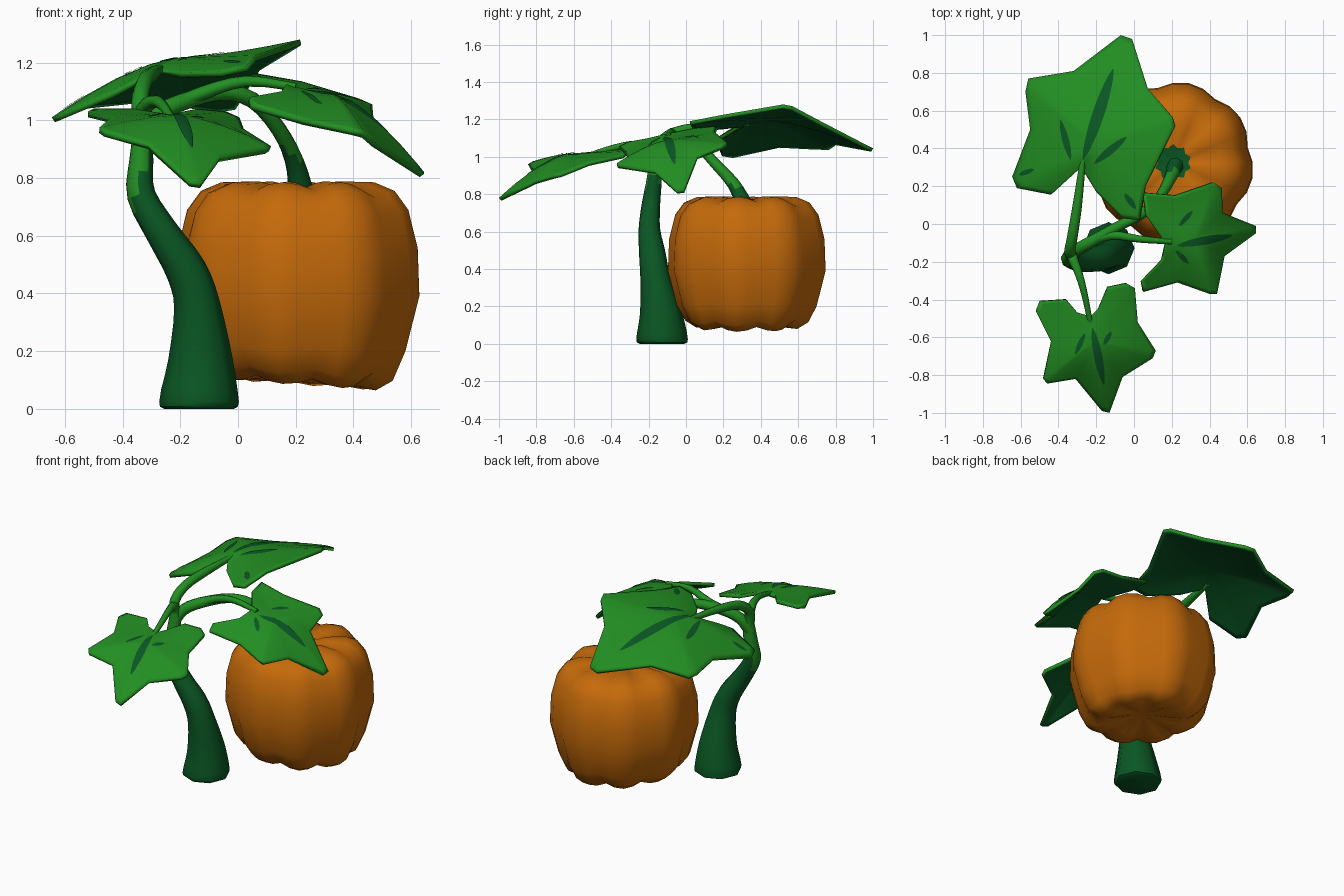
import bpy, bmesh, math
from mathutils import Vector
from mathutils.bvhtree import BVHTree

if "Cube" in bpy.data.objects:
    bpy.data.objects.remove(bpy.data.objects["Cube"])


def material(name, rgb):
    m = bpy.data.materials.new(name)
    m.diffuse_color = (*rgb, 1)
    m.use_nodes = True
    m.node_tree.nodes["Principled BSDF"].inputs["Base Color"].default_value = m.diffuse_color
    return m


LIGHT = material("leaf green", (0.016, 0.27, 0.016))
DARK = material("deep green", (0.003, 0.095, 0.017))
ORANGE = material("pumpkin orange", (0.56, 0.145, 0.003))


def finish(name, bm, mats, angle=40):
    me = bpy.data.meshes.new(name)
    bm.to_mesh(me)
    bm.free()
    for m in mats:
        me.materials.append(m)
    me.shade_smooth()
    me.set_sharp_from_angle(angle=math.radians(angle))
    ob = bpy.data.objects.new(name, me)
    bpy.context.collection.objects.link(ob)
    return ob


def bridge(bm, a, b):
    n = len(a)
    for i in range(n):
        bm.faces.new((a[i], a[(i + 1) % n], b[(i + 1) % n], b[i]))


def smooth_path(pts, steps):
    """Catmull-Rom through (x, y, z, radius) points."""
    p = [Vector(q) for q in pts]
    p = [p[0] * 2 - p[1]] + p + [p[-1] * 2 - p[-2]]
    out = []
    for i in range(1, len(p) - 2):
        a, b, c, d = p[i - 1:i + 3]
        for s in range(steps):
            t = s / steps
            out.append(0.5 * (2 * b + (c - a) * t + (2 * a - 5 * b + 4 * c - d) * t * t
                              + (3 * b - a - 3 * c + d) * t ** 3))
    return out + [p[-2]]


def tube(name, pts, sides=8, steps=3, dark=lambda c, n: False):
    bm = bmesh.new()
    path = smooth_path(pts, steps)
    pos = [q.to_3d() for q in path]
    rings, prev = [], None
    for i, q in enumerate(path):
        d = (pos[min(i + 1, len(pos) - 1)] - pos[max(i - 1, 0)]).normalized()
        if q.z < 0.06:
            d = Vector((0, 0, 1))        # keep the foot level
        if prev is None:
            u = d.orthogonal().normalized()
        else:
            u = prev.rotation_difference(d) @ u
        prev, v = d, d.cross(u)
        rings.append([bm.verts.new(pos[i] + q[3] * (u * math.cos(k * math.tau / sides)
                     + v * math.sin(k * math.tau / sides))) for k in range(sides)])
    for a, b in zip(rings, rings[1:]):
        bridge(bm, a, b)
    bm.faces.new(rings[0][::-1])
    bm.faces.new(rings[-1])
    bmesh.ops.recalc_face_normals(bm, faces=bm.faces)
    for f in bm.faces:
        f.material_index = int(dark(f.calc_center_median(), f.normal))
    return finish(name, bm, (LIGHT, DARK), 50)


def drape(name, outlines, tree):
    """Thin dark patches laid on the surface below (painted marks)."""
    bm = bmesh.new()
    for strip in outlines:
        rows = []
        for row in strip:
            hits = [tree.ray_cast(Vector((x, y, 3)), Vector((0, 0, -1)))[0] for x, y in row]
            rows.append([bm.verts.new(h + Vector((0, 0, 0.004))) for h in hits])
        for a, b in zip(rows, rows[1:]):
            for i in range(len(a) - 1):
                bm.faces.new((a[i], a[i + 1], b[i + 1], b[i]))
    bmesh.ops.recalc_face_normals(bm, faces=bm.faces)
    for f in bm.faces:
        if f.normal.z < 0:
            f.normal_flip()
    return finish(name, bm, (DARK,))


def leaf(name, centre, outline, veins):
    bm = bmesh.new()
    c = Vector(centre)
    mid = bm.verts.new(c)
    rings = []
    for t in (0.25, 0.5, 0.75, 0.93, 1):
        ring = []
        for p in outline:
            q = c.lerp(Vector(p), t)
            q.z = c.z + (p[2] - c.z) * t ** 1.5
            ring.append(bm.verts.new(q))
        rings.append(ring)
    n = len(outline)
    for i in range(n):
        bm.faces.new((mid, rings[0][i], rings[0][(i + 1) % n]))
    for a, b in zip(rings, rings[1:]):
        bridge(bm, b, a)
    bmesh.ops.recalc_face_normals(bm, faces=bm.faces)
    if sum(f.normal.z for f in bm.faces) < 0:
        bmesh.ops.reverse_faces(bm, faces=bm.faces)
    tree = BVHTree.FromBMesh(bm)
    # tapered veins
    strips = []
    for x0, y0, x1, y1, w in veins:
        a, b = Vector((x0, y0)), Vector((x1, y1))
        s = (b - a).orthogonal().normalized()
        strips.append([[a.lerp(b, k / 10) + s * e * w * (0.12 + math.sin(math.pi * k / 10) ** 0.7)
                        for e in (-1, 0, 1)] for k in range(11)])
    drape(name + "_veins", strips, tree)
    ob = finish(name, bm, (LIGHT, DARK), 70)
    mod = ob.modifiers.new("thickness", "SOLIDIFY")
    mod.thickness = 0.02
    mod.offset = -1
    mod.material_offset = 1      # dark underside, light rim


# trunk, dark below and light toward the top
tube("trunk", [(-0.135, -0.128, 0, 0.12), (-0.135, -0.128, 0.025, 0.138), (-0.13, -0.135, 0.17, 0.112),
               (-0.142, -0.165, 0.36, 0.08), (-0.18, -0.18, 0.48, 0.071), (-0.262, -0.196, 0.61, 0.058),
               (-0.335, -0.188, 0.74, 0.05), (-0.335, -0.172, 0.86, 0.042), (-0.325, -0.16, 1.0, 0.032)],
     dark=lambda c, n: c.z < 0.79 + 0.12 * n.x)

# stalks
tube("back_leaf_stalk", [(-0.325, -0.165, 0.95, 0.034), (-0.34, -0.15, 1.06, 0.03),
                         (-0.325, -0.06, 1.13, 0.028), (-0.3, 0.1, 1.16, 0.025),
                         (-0.27, 0.34, 1.178, 0.016)])
tube("front_leaf_stalk", [(-0.33, -0.16, 0.98, 0.032), (-0.325, -0.18, 1.04, 0.028),
                          (-0.29, -0.27, 1.065, 0.022), (-0.26, -0.38, 1.05, 0.018),
                          (-0.23, -0.53, 1.005, 0.014)])
tube("right_leaf_stalk", [(-0.24, -0.1, 1.04, 0.026), (-0.12, -0.06, 1.095, 0.024),
                          (0.03, -0.08, 1.135, 0.019), (0.2, -0.095, 1.115, 0.014)])
tube("pumpkin_stem", [(-0.335, -0.165, 0.93, 0.034), (-0.29, -0.13, 1.01, 0.034),
                      (-0.2, -0.08, 1.06, 0.032), (-0.06, 0.0, 1.095, 0.028),
                      (0.05, 0.06, 1.07, 0.028), (0.14, 0.15, 0.97, 0.028),
                      (0.195, 0.25, 0.86, 0.034), (0.22, 0.31, 0.75, 0.045)],
     dark=lambda c, n: c.x > 0 and c.z < 0.88 - 0.04 * n.x)

# pumpkin: ribbed lathe with eight lobes, underside leaning down to the right
PX, PY, N = 0.207, 0.325, 32
bm = bmesh.new()
rings = []
for r, z in ((0.05, 0.125), (0.18, 0.092), (0.275, 0.083), (0.335, 0.12), (0.38, 0.2), (0.429, 0.39),
             (0.423, 0.56), (0.39, 0.69), (0.342, 0.755), (0.27, 0.785), (0.16, 0.788), (0.06, 0.765)):
    ring = []
    for k in range(N):
        a = math.radians(79) + k * math.tau / N
        groove = 1 - abs(math.cos(4 * (a - math.radians(79))))
        f = 1 - 0.06 * groove
        tilt = 0.07 * r * math.cos(a) if z < 0.15 else 0
        ring.append(bm.verts.new((PX + r * f * math.cos(a), PY + r * f * math.sin(a),
                                  0.43 + (z - tilt - 0.43) * (1 - 0.07 * groove * min(1, r / 0.2)))))
    rings.append(ring)
for a, b in zip(rings, rings[1:]):
    bridge(bm, a, b)
bm.faces.new(rings[0][::-1])
bm.faces.new(rings[-1])
bmesh.ops.recalc_face_normals(bm, faces=bm.faces)
tree = BVHTree.FromBMesh(bm)
finish("pumpkin", bm, (ORANGE,), 60)

# dark star-shaped mark where the stem meets the pumpkin
star = [[(PX + t * math.cos(k * math.pi / 10), PY + t * math.sin(k * math.pi / 10))
         for t in (0.02, 0.06, 0.08 + 0.018 * (k % 2))] for k in range(21)]
drape("stem_base", [star], tree)

# leaves: centre, outline, veins (start, end, half width)
leaf("back_leaf", (-0.2, 0.42, 1.218),
     [(-0.28, 0.3, 1.178), (-0.2, 0.17, 1.165), (-0.06, 0.03, 1.17), (0.03, 0.02, 1.19),
      (0.06, 0.2, 1.225), (0.215, 0.52, 1.28), (0.2, 0.57, 1.27), (0.07, 0.72, 1.19),
      (-0.01, 0.98, 1.055), (-0.07, 1.0, 1.045), (-0.32, 0.81, 1.08), (-0.56, 0.77, 1.055),
      (-0.575, 0.7, 1.055), (-0.55, 0.5, 1.065), (-0.645, 0.25, 1.01), (-0.62, 0.19, 1.02),
      (-0.44, 0.155, 1.095)],
     [(-0.27, 0.34, -0.11, 0.82, 0.028), (-0.39, 0.55, -0.335, 0.34, 0.016),
      (-0.21, 0.32, -0.04, 0.46, 0.018), (-0.05, 0.16, 0.01, 0.08, 0.014),
      (-0.61, 0.26, -0.53, 0.29, 0.012)])
leaf("right_leaf", (0.32, -0.08, 1.093),
     [(0.17, -0.1, 1.125), (0.15, -0.2, 1.1), (0.04, -0.31, 1.08), (0.05, -0.36, 1.055),
      (0.23, -0.31, 1.0), (0.4, -0.37, 0.965), (0.44, -0.37, 0.955), (0.48, -0.17, 0.92),
      (0.645, -0.05, 0.815), (0.645, -0.01, 0.82), (0.47, 0.06, 1.0), (0.465, 0.19, 1.055),
      (0.42, 0.22, 1.075), (0.22, 0.15, 1.135), (0.05, 0.165, 1.165), (0.065, 0.05, 1.155)],
     [(0.23, -0.115, 0.52, -0.06, 0.02), (0.29, -0.21, 0.22, -0.14, 0.012),
      (0.31, 0.07, 0.24, -0.01, 0.012)])
leaf("front_leaf", (-0.21, -0.62, 1.018),
     [(-0.23, -0.49, 1.02), (-0.3, -0.47, 1.03), (-0.36, -0.4, 1.04), (-0.5, -0.41, 1.04),
      (-0.52, -0.46, 1.03), (-0.44, -0.62, 1.01), (-0.48, -0.82, 0.975), (-0.46, -0.845, 0.96),
      (-0.31, -0.82, 0.915), (-0.17, -0.99, 0.785), (-0.13, -1.0, 0.78), (-0.06, -0.81, 0.87),
      (0.1, -0.71, 0.9), (0.115, -0.67, 0.91), (0.02, -0.52, 0.97), (0.005, -0.34, 1.01),
      (-0.04, -0.315, 1.03), (-0.14, -0.335, 1.04), (-0.19, -0.45, 1.03)],
     [(-0.22, -0.55, -0.16, -0.85, 0.02), (-0.31, -0.69, -0.26, -0.58, 0.012),
      (-0.12, -0.57, -0.16, -0.64, 0.012)])
